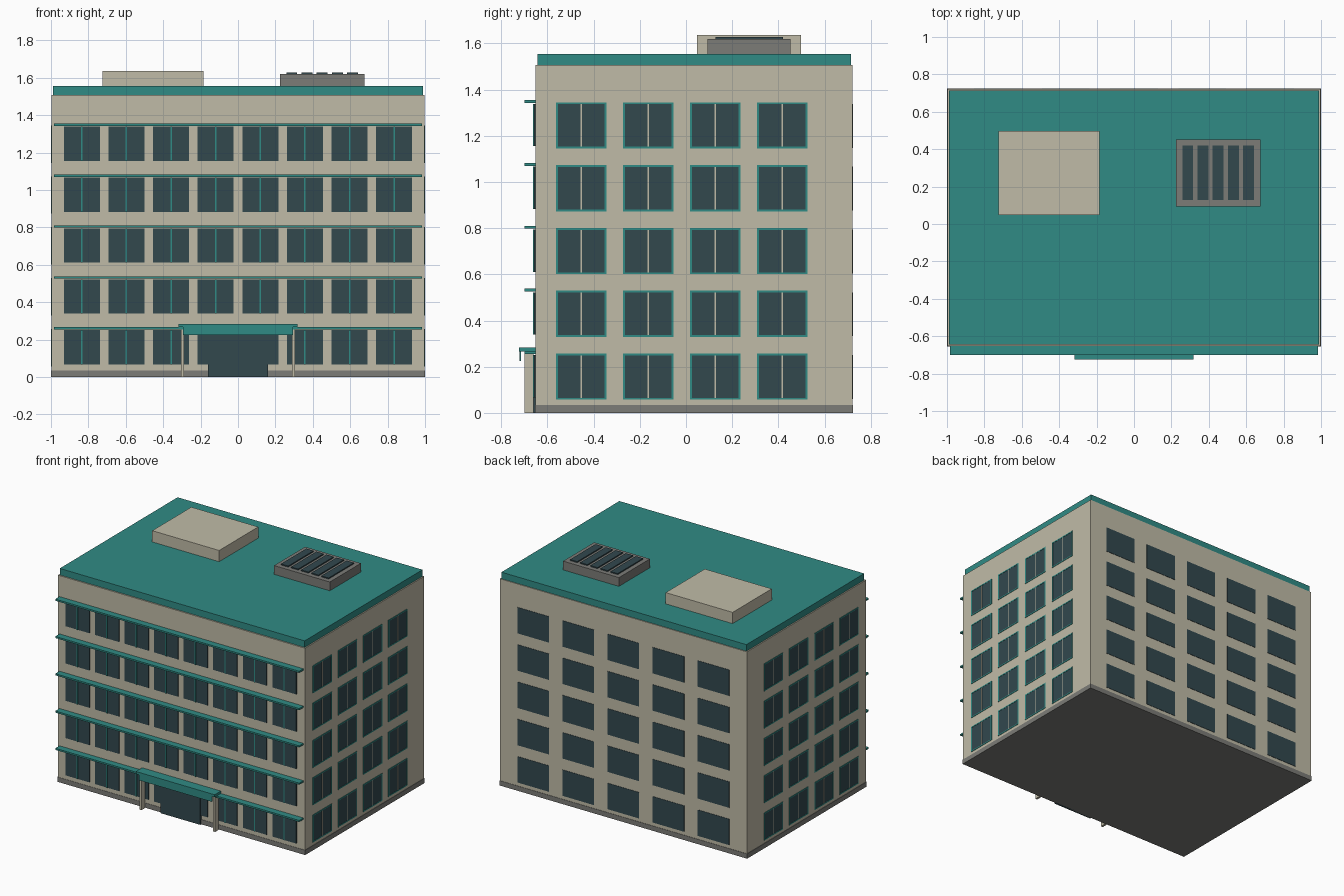
import bpy, bmesh
from mathutils import Matrix, Vector

if "Cube" in bpy.data.objects:
    bpy.data.objects.remove(bpy.data.objects["Cube"])


def material(name, rgb):
    m = bpy.data.materials.new(name)
    m.diffuse_color = (*rgb, 1)
    m.use_nodes = True
    m.node_tree.nodes["Principled BSDF"].inputs["Base Color"].default_value = m.diffuse_color
    return m


STONE = material("stone", (0.53, 0.50, 0.39))
TEAL = material("teal", (0.03, 0.26, 0.235))
GLASS = material("dark_glass", (0.032, 0.065, 0.076))
GREY = material("grey", (0.2, 0.2, 0.185))


def boxes(name, spans, mat):
    """One object from boxes given as (x0, x1, y0, y1, z0, z1)."""
    bm = bmesh.new()
    for x0, x1, y0, y1, z0, z1 in spans:
        centre = Vector((x0 + x1, y0 + y1, z0 + z1)) / 2
        size = Matrix.Diagonal((x1 - x0, y1 - y0, z1 - z0, 1))
        bmesh.ops.create_cube(bm, size=1, matrix=Matrix.Translation(centre) @ size)
    mesh = bpy.data.meshes.new(name)
    bm.to_mesh(mesh)
    bm.free()
    mesh.materials.append(mat)
    ob = bpy.data.objects.new(name, mesh)
    bpy.context.collection.objects.link(ob)
    return ob


def mirror_x(ob):
    mod = ob.modifiers.new("mirror", "MIRROR")
    mod.use_axis[0] = True


FRONT, BACK, SIDE = -0.652, 0.721, 0.997
floors = [0.272 * i for i in range(5)]

# Main mass, plinth and roof slab
boxes("main_block", [(-SIDE, SIDE, FRONT, BACK, 0.035, 1.507)], STONE)
boxes("plinth", [(-1, 1, FRONT - 0.002, 0.7235, 0, 0.035)], GREY)
boxes("roof_slab", [(-0.988, 0.988, -0.643, 0.715, 1.507, 1.555)], TEAL)

# Front windows, mullions and sun ledges
cols = [0.1192 + 0.2385 * i for i in range(4)]
mirror_x(boxes("front_windows", [(x - 0.096, x + 0.096, -0.659, FRONT + 0.005, z + 0.067, z + 0.25)
                                 for x in cols for z in floors], GLASS))
mirror_x(boxes("front_mullions", [(x - 0.004, x + 0.004, -0.663, FRONT, z + 0.067, z + 0.25)
                                  for x in cols for z in floors], TEAL))
boxes("front_ledges", [(-0.984, 0.984, -0.70, FRONT + 0.005, z + 0.254, z + 0.266) for z in floors], TEAL)

# Side windows: frame, pane pair and centre mullion, mirrored to the left
cols = [-0.4535 + 0.29 * i for i in range(4)]
frames, panes, bars = [], [], []
for y in cols:
    for z in floors:
        frames += [(SIDE - 0.005, SIDE + 0.003, y + a, y + b, z + c, z + d) for a, b, c, d in
                   ((-0.109, -0.101, 0.057, 0.257), (0.101, 0.109, 0.057, 0.257),
                    (-0.101, 0.101, 0.057, 0.065), (-0.101, 0.101, 0.249, 0.257))]
        panes.append((SIDE - 0.005, SIDE + 0.0015, y - 0.101, y + 0.101, z + 0.065, z + 0.249))
        bars.append((SIDE - 0.005, SIDE + 0.003, y - 0.003, y + 0.003, z + 0.065, z + 0.249))
mirror_x(boxes("side_window_frames", frames, TEAL))
mirror_x(boxes("side_window_panes", panes, GLASS))
mirror_x(boxes("side_window_mullions", bars, STONE))

# Back windows
boxes("back_windows", [(x - 0.127, x + 0.127, BACK - 0.005, 0.7235, z + 0.06, z + 0.25)
                       for x in (-0.728, -0.364, 0, 0.364, 0.728) for z in floors], GLASS)

# Entrance: door, canopy, fascia and posts
boxes("entrance_door", [(-0.16, 0.16, -0.665, FRONT + 0.005, 0, 0.25)], GLASS)
boxes("entrance_canopy", [(-0.318, 0.318, -0.7235, FRONT, 0.266, 0.284),
                          (-0.295, 0.295, -0.70, FRONT, 0.255, 0.2661)], TEAL)
boxes("entrance_fascia", [(-0.295, 0.295, -0.721, -0.714, 0.225, 0.267)], TEAL)
mirror_x(boxes("entrance_posts", [(0.289, 0.305, -0.70, -0.66, 0, 0.258)], STONE))

# Rooftop plant room and louvred vent
boxes("roof_plant_room", [(-0.725, -0.185, 0.047, 0.498, 1.55, 1.637)], STONE)
boxes("roof_vent", [(0.225, 0.675, 0.094, 0.452, 1.55, 1.619)], GREY)
boxes("vent_louvres", [(x - 0.029, x + 0.029, 0.127, 0.419, 1.61, 1.627)
                       for x in (0.287 + 0.0815 * i for i in range(5))], GLASS)
